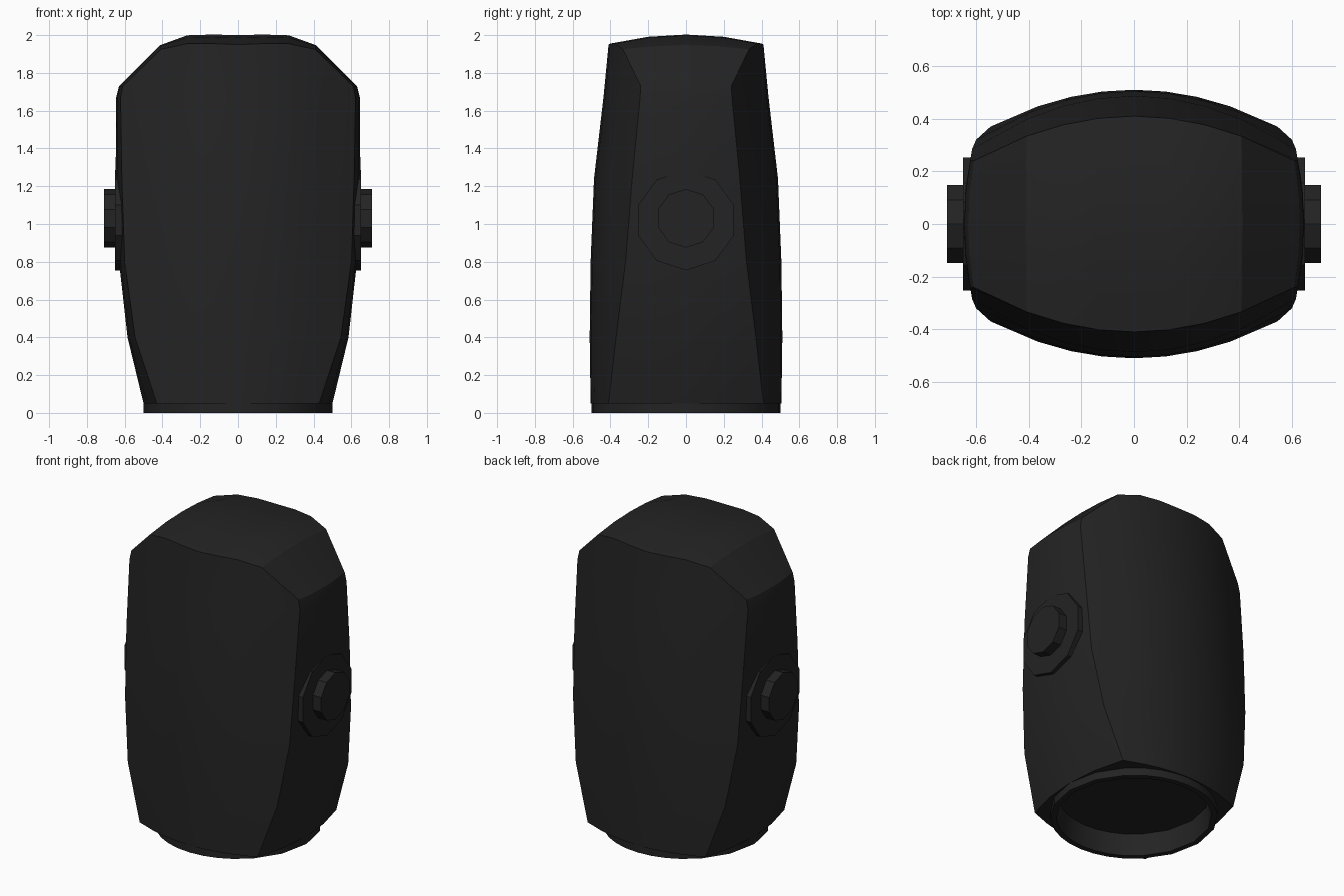
import bpy, bmesh, math
from mathutils import Matrix

cube = bpy.data.objects.get("Cube")
if cube:
    bpy.data.objects.remove(cube, do_unlink=True)


def make_material(name, colour):
    mat = bpy.data.materials.new(name)
    mat.use_nodes = True
    mat.diffuse_color = colour
    bsdf = mat.node_tree.nodes["Principled BSDF"]
    bsdf.inputs["Base Color"].default_value = colour
    bsdf.inputs["Roughness"].default_value = 0.7
    return mat


black = make_material("charcoal black", (0.017, 0.017, 0.017, 1))


def finish(bm, name, angle):
    bmesh.ops.recalc_face_normals(bm, faces=bm.faces)
    mesh = bpy.data.meshes.new(name)
    bm.to_mesh(mesh)
    bm.free()
    mesh.materials.append(black)
    obj = bpy.data.objects.new(name, mesh)
    bpy.context.collection.objects.link(obj)
    bpy.ops.object.select_all(action="DESELECT")
    obj.select_set(True)
    bpy.context.view_layer.objects.active = obj
    bpy.ops.object.shade_smooth_by_angle(angle=math.radians(angle))
    return obj


# Panel columns across the width (U) and across the depth (T)
U = [-1, -0.67, -0.44, -0.22, 0, 0.22, 0.44, 0.67, 1]
T = [-1, -0.5, 0, 0.5, 1]
EDGE_Z = {0: 1.95, 0.22: 1.955, 0.44: 1.955, 0.67: 1.925, 1: 1.73}
ROOF_LIFT = {0: 0.05, 0.22: 0.048, 0.44: 0.044, 0.67: 0.022, 1: 0.0}

# Levels: height, half width, corner x, corner y, centre depth
LEVELS = [
    (0.05, 0.50, 0.43, 0.41, 0.505),
    (0.40, 0.585, 0.545, 0.37, 0.51),
    (0.80, 0.63, 0.60, 0.32, 0.505),
    (1.24, 0.648, 0.615, 0.285, 0.487),
    (1.67, 0.645, 0.622, 0.243, 0.437),
]
CROWN = (0.63, 0.61, 0.24, 0.41)

# Perimeter of the panel grid, going round once
perimeter = ([(u, -1) for u in U] + [(1, t) for t in T[1:-1]]
             + [(u, 1) for u in reversed(U)] + [(-1, t) for t in reversed(T[1:-1])])


def section(u, t, half, cx, cy, depth):
    x = u * (cx + (half - cx) * (1 - t * t) * u ** 4)
    y = t * (depth - (depth - cy) * u * u)
    return x, y


def bridge(bm, a, b):
    n = len(a)
    for i in range(n):
        bm.faces.new((a[i], a[(i + 1) % n], b[(i + 1) % n], b[i]))


# Body shell: stacked sections
bm = bmesh.new()
rings = []
for z, *shape in LEVELS:
    rings.append([bm.verts.new((*section(u, t, *shape), z)) for u, t in perimeter])

# Crown: arched roof between the curved front and back edges
grid = {}
for u in U:
    for t in T:
        z = EDGE_Z[abs(u)] + ROOF_LIFT[abs(u)] * (1 - t * t)
        grid[u, t] = bm.verts.new((*section(u, t, *CROWN), z))
rings.append([grid[p] for p in perimeter])
for u0, u1 in zip(U, U[1:]):
    for t0, t1 in zip(T, T[1:]):
        bm.faces.new((grid[u0, t0], grid[u1, t0], grid[u1, t1], grid[u0, t1]))
for a, b in zip(rings, rings[1:]):
    bridge(bm, a, b)

# Round neck rim and the shallow socket inside it
previous = rings[0]
angles = [math.atan2(v.co.y, v.co.x) for v in previous]
for radius, z in ((0.5, 0.05), (0.5, 0.0), (0.465, 0.0), (0.45, 0.14)):
    loop = [bm.verts.new((radius * math.cos(a), radius * math.sin(a), z)) for a in angles]
    bridge(bm, previous, loop)
    previous = loop
bm.faces.new(previous)
finish(bm, "body_shell", 24)


# Side discs: a broad plate with a smaller knob
def side_disc(name, side, radius, z, x0, x1):
    bm = bmesh.new()
    place = (Matrix.Translation((side * (x0 + x1) / 2, 0, z))
             @ Matrix.Rotation(math.pi / 2, 4, "Y")
             @ Matrix.Rotation(math.pi / 10, 4, "Z"))
    bmesh.ops.create_cone(bm, cap_ends=True, segments=10, radius1=radius,
                          radius2=radius, depth=x1 - x0, matrix=place)
    finish(bm, name, 30)


for label, side in (("left", 1), ("right", -1)):
    side_disc(label + "_side_plate", side, 0.265, 1.02, 0.58, 0.65)
    side_disc(label + "_side_knob", side, 0.155, 1.03, 0.6, 0.71)
